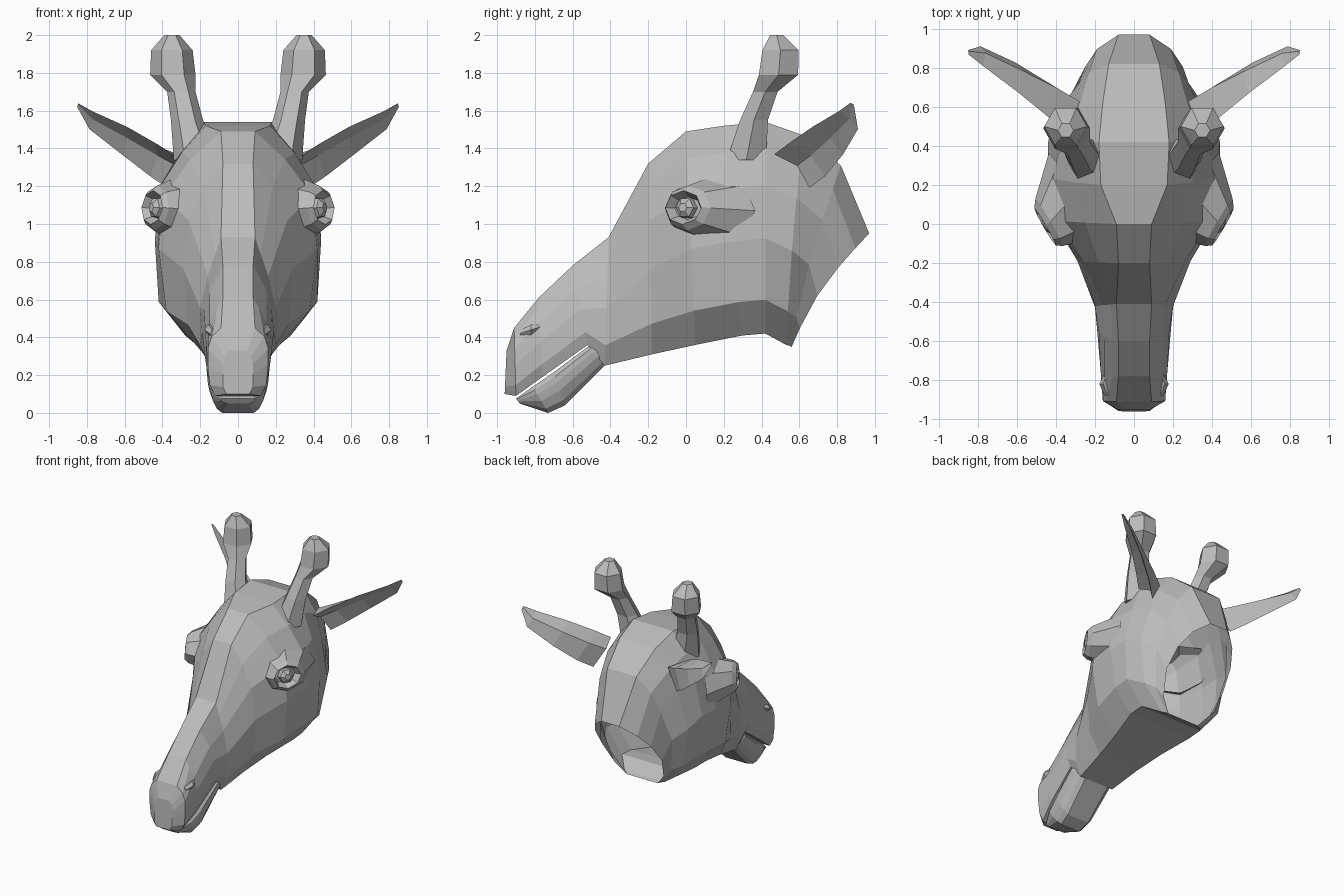
import bpy, bmesh, math
from mathutils import Vector

cube = bpy.data.objects.get("Cube")
if cube:
    bpy.data.objects.remove(cube)

grey = bpy.data.materials.new("plain grey")
grey.use_nodes = True
grey.diffuse_color = (0.5, 0.5, 0.5, 1)
grey.node_tree.nodes["Principled BSDF"].inputs["Base Color"].default_value = grey.diffuse_color


def loft(name, rings, cap_start=True, cap_end=True, mirror=False):
    """Skin a list of equal-sized point rings into one flat-shaded object."""
    bm = bmesh.new()
    loops = [[bm.verts.new(p) for p in ring] for ring in rings]
    count = len(loops[0])
    for a, b in zip(loops, loops[1:]):
        for i in range(count):
            j = (i + 1) % count
            bm.faces.new((a[i], a[j], b[j], b[i]))
    if cap_start:
        bm.faces.new(loops[0])
    if cap_end:
        bm.faces.new(loops[-1])
    bmesh.ops.recalc_face_normals(bm, faces=bm.faces)
    mesh = bpy.data.meshes.new(name)
    bm.to_mesh(mesh)
    bm.free()
    mesh.materials.append(grey)
    obj = bpy.data.objects.new(name, mesh)
    bpy.context.collection.objects.link(obj)
    if mirror:
        obj.modifiers.new("Mirror", "MIRROR").use_mirror_merge = False
    return obj


HEIGHTS = (0, 0.13, 0.3, 0.55, 0.84, 1)


def slice_ring(top, bottom, widths, sag=0):
    """Symmetric slice from a top point to a bottom point (y, z), bowed forward by sag."""
    top, bottom = Vector((0, *top)), Vector((0, *bottom))
    half = [top.lerp(bottom, t) + Vector((w, -sag * math.sin(math.pi * t), 0))
            for t, w in zip(HEIGHTS, widths)]
    return half + [Vector((-p.x, p.y, p.z)) for p in reversed(half)]


def oval_ring(center, u, v, sides):
    angles = [math.tau * i / sides for i in range(sides)]
    return [center + u * math.cos(a) + v * math.sin(a) for a in angles]


# Head: slices from the nose tip to the open neck rim
head = [
    ((-0.95, 0.33), (-0.96, 0.10), (0.05, 0.07, 0.08, 0.08, 0.08, 0.06)),
    ((-0.91, 0.45), (-0.90, 0.09), (0.09, 0.14, 0.16, 0.16, 0.15, 0.12)),
    ((-0.78, 0.61), (-0.76, 0.19), (0.08, 0.11, 0.15, 0.17, 0.17, 0.15)),
    ((-0.60, 0.78), (-0.52, 0.36), (0.08, 0.11, 0.15, 0.18, 0.19, 0.17)),
    ((-0.41, 0.93), (-0.43, 0.25), (0.09, 0.12, 0.16, 0.20, 0.20, 0.15)),
    ((-0.20, 1.32), (-0.18, 0.31), (0.08, 0.18, 0.26, 0.29, 0.27, 0.18)),
    ((0.00, 1.49), (0.05, 0.36), (0.09, 0.25, 0.39, 0.42, 0.38, 0.22)),
    ((0.20, 1.52), (0.30, 0.41), (0.17, 0.30, 0.42, 0.44, 0.42, 0.28)),
    ((0.42, 1.54), (0.42, 0.42), (0.18, 0.30, 0.37, 0.44, 0.42, 0.28)),
    ((0.62, 1.47), (0.53, 0.36), (0.16, 0.28, 0.34, 0.41, 0.35, 0.18), 0.01),
    ((0.82, 1.31), (0.55, 0.355), (0.13, 0.23, 0.28, 0.33, 0.28, 0.15), 0.02),
    ((0.97, 0.95), (0.56, 0.35), (0.08, 0.19, 0.25, 0.27, 0.22, 0.14), 0.05),
]
loft("head", [slice_ring(*s) for s in head], cap_end=False)

# Lower jaw, leaving a thin mouth slit
JAW_SHAPE = (0.9, 1, 1, 0.95, 0.8, 0.6)
jaw = [
    ((-0.90, 0.075), (-0.88, 0.05), 0.09),
    ((-0.81, 0.14), (-0.73, 0.00), 0.14),
    ((-0.70, 0.215), (-0.64, 0.04), 0.16),
    ((-0.52, 0.35), (-0.43, 0.25), 0.175),
    ((-0.42, 0.41), (-0.30, 0.29), 0.13),
]
loft("lower_jaw", [slice_ring(t, b, [w * k for k in JAW_SHAPE]) for t, b, w in jaw])

# Horns with knobbed ends
horn = [
    ((0.22, 0.32, 1.34), 0.12),
    ((0.27, 0.36, 1.55), 0.085),
    ((0.30, 0.42, 1.70), 0.075),
    ((0.345, 0.49, 1.79), 0.12),
    ((0.35, 0.50, 1.92), 0.11),
    ((0.35, 0.48, 2.00), 0.04),
]
X, Y, Z = Vector((1, 0, 0)), Vector((0, 1, 0)), Vector((0, 0, 1))
loft("horns", [oval_ring(Vector(c), X * r, Y * r, 6) for c, r in horn], mirror=True)

# Ears: cupped leaves, hollow towards the front and below
across = Vector((0.1, 0.72, -0.68))
back = Vector((-0.64, 0.52, 0.56))
ear = [
    ((0.36, 0.56, 1.28), 0.13, 0.13),
    ((0.45, 0.64, 1.34), 0.13, 0.10),
    ((0.60, 0.75, 1.44), 0.11, 0.06),
    ((0.78, 0.86, 1.55), 0.07, 0.03),
    ((0.85, 0.88, 1.63), 0.015, 0.01),
]
ear_rings = []
for c, w, d in ear:
    c = Vector(c)
    ear_rings.append([c - across * w, c + back * d, c + across * w, c + back * d * 0.4])
loft("ears", ear_rings, mirror=True)

# Eye sockets: broad mounds rising to lids around a recess
out = Vector((0.86, -0.5, 0.08)).normalized()
side = Vector((0.5, 0.86, 0)).normalized()
up = out.cross(side)
eye_center = Vector((0.43, 0.0, 1.085))
lids = [
    (-0.18, 0.07, 0.25, 0.19),
    (0.0, 0.01, 0.14, 0.12),
    (0.03, 0, 0.11, 0.09),
    (-0.02, 0, 0.08, 0.06),
]
loft("eye_lids",
     [oval_ring(eye_center + out * d + side * s, side * a, up * b, 8) for d, s, a, b in lids],
     cap_start=False, mirror=True)

# Eyeballs
ball = [(-0.03, 0.06), (0.015, 0.055), (0.035, 0.025)]
loft("eyeballs", [oval_ring(eye_center + out * d, side * r, up * r, 6) for d, r in ball], mirror=True)

# Nostril flaps
nostril = [
    ((0.13, -0.88, 0.42), 0.02),
    ((0.15, -0.82, 0.44), 0.028),
    ((0.12, -0.72, 0.47), 0.01),
]
loft("nostrils", [oval_ring(Vector(c), X * r, Z * r, 5) for c, r in nostril], mirror=True)
